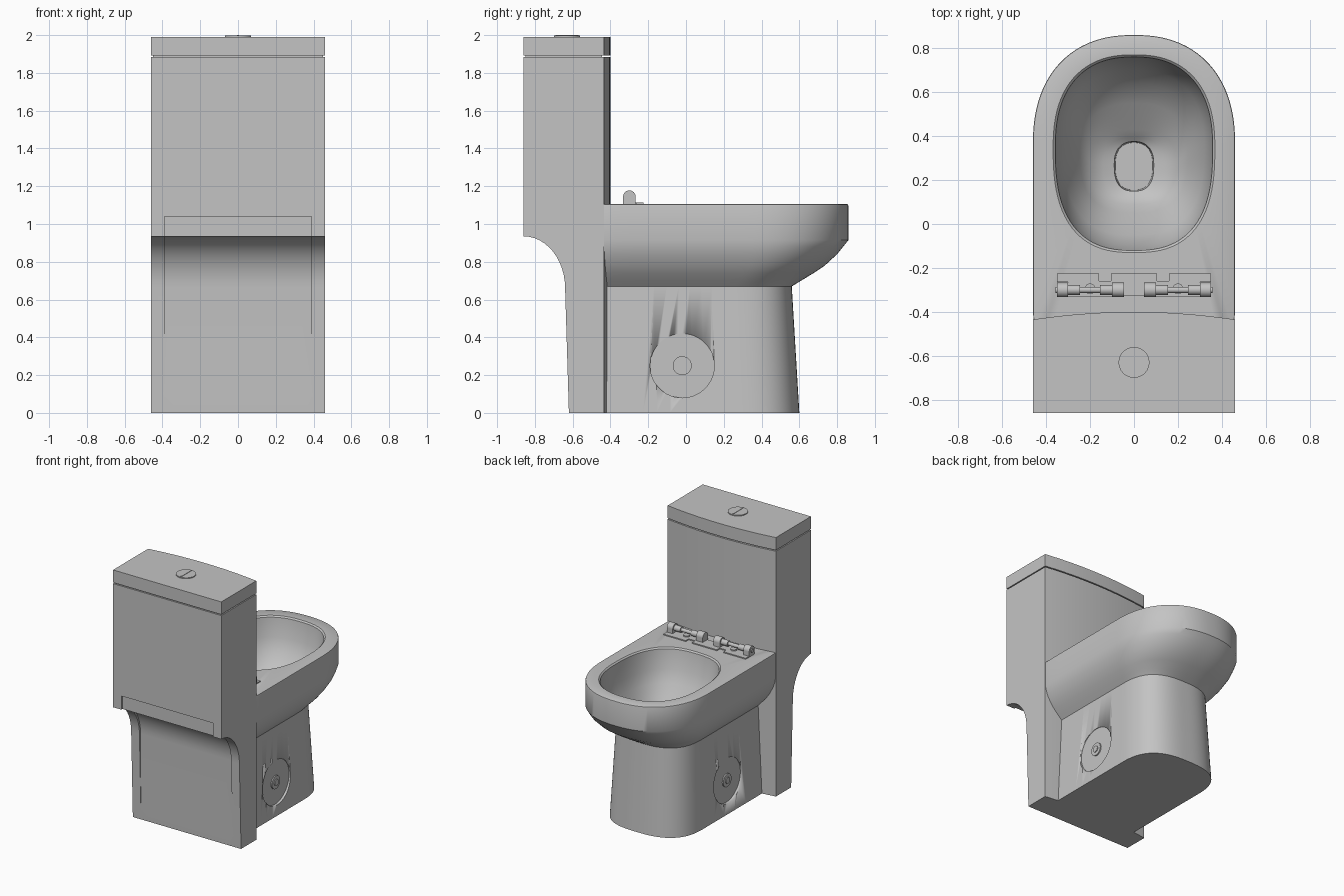
import bpy, bmesh, math
from mathutils import Vector

cube = bpy.data.objects.get("Cube")
if cube:
    bpy.data.objects.remove(cube, do_unlink=True)

ceramic = bpy.data.materials.new("grey ceramic")
ceramic.use_nodes = True
grey = (0.55, 0.55, 0.55, 1)
ceramic.diffuse_color = grey
ceramic.node_tree.nodes["Principled BSDF"].inputs["Base Color"].default_value = grey

HALF = 0.46      # half width of tank and rim
SIDES = 96


def finish(name, bm, angle=35):
    bmesh.ops.remove_doubles(bm, verts=bm.verts, dist=1e-5)
    bmesh.ops.recalc_face_normals(bm, faces=bm.faces)
    mesh = bpy.data.meshes.new(name)
    bm.to_mesh(mesh)
    bm.free()
    mesh.materials.append(ceramic)
    obj = bpy.data.objects.new(name, mesh)
    bpy.context.collection.objects.link(obj)
    bpy.ops.object.select_all(action='DESELECT')
    obj.select_set(True)
    bpy.context.view_layer.objects.active = obj
    bpy.ops.object.shade_smooth_by_angle(angle=math.radians(angle))
    return obj


def skin(name, rings, angle=35):
    """Join closed rings of equal length and cap both ends."""
    bm = bmesh.new()
    loops = [[bm.verts.new(p) for p in ring] for ring in rings]
    n = len(loops[0])
    for a, b in zip(loops, loops[1:]):
        for i in range(n):
            j = (i + 1) % n
            bm.faces.new((a[i], a[j], b[j], b[i]))
    bm.faces.new(loops[0])
    bm.faces.new(loops[-1])
    return finish(name, bm, angle)


def box(name, x, y, z):
    bm = bmesh.new()
    bmesh.ops.create_cube(bm, size=1)
    for v in bm.verts:
        v.co = [(lo + hi) / 2 + c * (hi - lo) for c, (lo, hi) in zip(v.co, (x, y, z))]
    return finish(name, bm)


def rod(name, start, end, radius, sides=32):
    start, end = Vector(start), Vector(end)
    turn = (end - start).to_track_quat('Z', 'Y')
    ring = [turn @ Vector((radius * math.cos(a), radius * math.sin(a), 0))
            for a in (math.tau * i / sides for i in range(sides))]
    return skin(name, [[start + p for p in ring], [end + p for p in ring]])


def outline(z, w, back, mid, front, n_front, n_back):
    """Rounded plan outline with separate front and back curvature."""
    pts = []
    for i in range(SIDES):
        t = math.tau * i / SIDES
        c, s = math.cos(t), math.sin(t)
        n, depth = (n_front, front - mid) if s > 0 else (n_back, mid - back)
        r = (abs(c) ** n + abs(s) ** n) ** (-1 / n)
        pts.append((w * r * c, mid + depth * r * s, z))
    return pts


# Pedestal, flared bowl, rim and hollow basin as one lofted skin
rings = [outline(0, 0.352, -0.6, 0.28, 0.6, 2.7, 16),
         outline(0.67, 0.322, -0.6, 0.25, 0.56, 2.7, 16)]
for z, w, front in ((0.70, 0.35, 0.61), (0.74, 0.385, 0.675), (0.78, 0.413, 0.735),
                    (0.84, 0.443, 0.8), (0.88, 0.454, 0.832), (0.915, HALF, 0.86),
                    (1.095, HALF, 0.86), (1.102, 0.458, 0.858), (1.105, 0.453, 0.853)):
    rings.append(outline(z, w, -0.6, 0.36 - (HALF - w) * 0.7, front, 2.3, 16))
for z, w, back, front in ((1.105, 0.368, -0.13, 0.77), (1.095, 0.358, -0.12, 0.76),
                          (0.95, 0.345, -0.095, 0.74), (0.86, 0.32, -0.05, 0.7),
                          (0.78, 0.285, 0, 0.64), (0.70, 0.245, 0.05, 0.55),
                          (0.64, 0.2, 0.09, 0.43), (0.61, 0.14, 0.12, 0.395),
                          (0.595, 0.09, 0.15, 0.375), (0.45, 0.085, 0.155, 0.37)):
    rings.append(outline(z, w, back, back + (front - back) * 0.53, front, 2.4, 2.6))
bowl = skin("bowl_and_pedestal", rings)

# Shallow round recess and bolt cap on each flank
for side, label in ((1, "left"), (-1, "right")):
    cutter = rod("recess_cutter", (side * 0.329, -0.02, 0.25), (side * 0.42, -0.02, 0.25), 0.17, 48)
    cutter.hide_render = True
    mod = bowl.modifiers.new("recess", 'BOOLEAN')
    mod.operation = 'DIFFERENCE'
    mod.solver = 'EXACT'
    mod.object = cutter
    bpy.context.view_layer.objects.active = bowl
    bpy.ops.object.modifier_apply(modifier=mod.name)
    bpy.data.objects.remove(cutter, do_unlink=True)
    rod(label + "_bolt_cap", (side * 0.3, -0.02, 0.25), (side * 0.338, -0.02, 0.25), 0.05)
    rod(label + "_bolt_head", (side * 0.3, -0.02, 0.25), (side * 0.344, -0.02, 0.25), 0.024)


# Tank: side profile swept across the width, bowed front and recessed back panel
def front_y(x):
    return -0.435 + 0.035 * (1 - (x / HALF) ** 2)


def tank_section(x, recess):
    back = [(-0.86, 1.885), (-0.86, 1.04), (-0.86 + recess, 1.04)]
    for i in range(13):
        a = math.pi / 2 * i / 12
        back.append((-0.86 + recess + 0.22 * math.sin(a), 0.66 + 0.275 * math.cos(a)))
    back += [(-0.623, 0.1), (-0.62, 0)]
    return [(x, y, z) for y, z in back + [(front_y(x), 0), (front_y(x), 1.885)]]


PANEL = 0.39
inner = [PANEL * (i / 8 - 1) for i in range(17)]
edges = [-HALF, -0.425, -PANEL]
sections = [tank_section(x, 0) for x in edges]
sections += [tank_section(x, 0.014) for x in inner]
sections += [tank_section(-x, 0) for x in reversed(edges)]
skin("tank_and_column", sections, 25)

# Lid sits on a narrow neck that leaves a shadow gap
box("lid_neck", (-0.45, 0.45), (-0.85, -0.445), (1.87, 1.91))
skin("tank_lid", [[(x, -0.86, 1.893), (x, -0.86, 1.99), (x, front_y(x), 1.99), (x, front_y(x), 1.893)]
                  for x in edges + inner[1:-1] + [-e for e in reversed(edges)]], 25)

# Flush button with a dividing ridge
rod("flush_button", (0, -0.63, 1.98), (0, -0.63, 1.997), 0.07, 48)
box("button_divider", (-0.004, 0.004), (-0.69, -0.57), (1.99, 2.0))

# Seat hinges
TOP = 1.104
box("hinge_centre_plate", (-0.105, 0.105), (-0.325, -0.225), (TOP, 1.113))
for side, label in ((1, "left"), (-1, "right")):
    def span(a, b):
        return tuple(sorted((side * a, side * b)))
    box(label + "_hinge_plate", span(0.16, 0.35), (-0.265, -0.225), (TOP, 1.113))
    box(label + "_hinge_tongue", span(0.1, 0.3), (-0.33, -0.26), (TOP, 1.113))
    rod(label + "_hinge_pin", (side * 0.05, -0.3, 1.145), (side * 0.357, -0.3, 1.145), 0.014)
    for x0, x1, part in ((0.045, 0.1, "inner"), (0.3, 0.35, "outer")):
        rod(f"{label}_{part}_knuckle", (side * x0, -0.3, 1.145), (side * x1, -0.3, 1.145), 0.033)
        box(f"{label}_{part}_knuckle_base", span(x0, x1), (-0.333, -0.267), (TOP, 1.145))
    for x0, x1, part in ((0.1, 0.155, "inner"), (0.245, 0.3, "outer")):
        rod(f"{label}_{part}_sleeve", (side * x0, -0.3, 1.145), (side * x1, -0.3, 1.145), 0.022)
    rod(label + "_hinge_screw", (side * 0.2, -0.295, TOP), (side * 0.2, -0.295, 1.122), 0.024)
